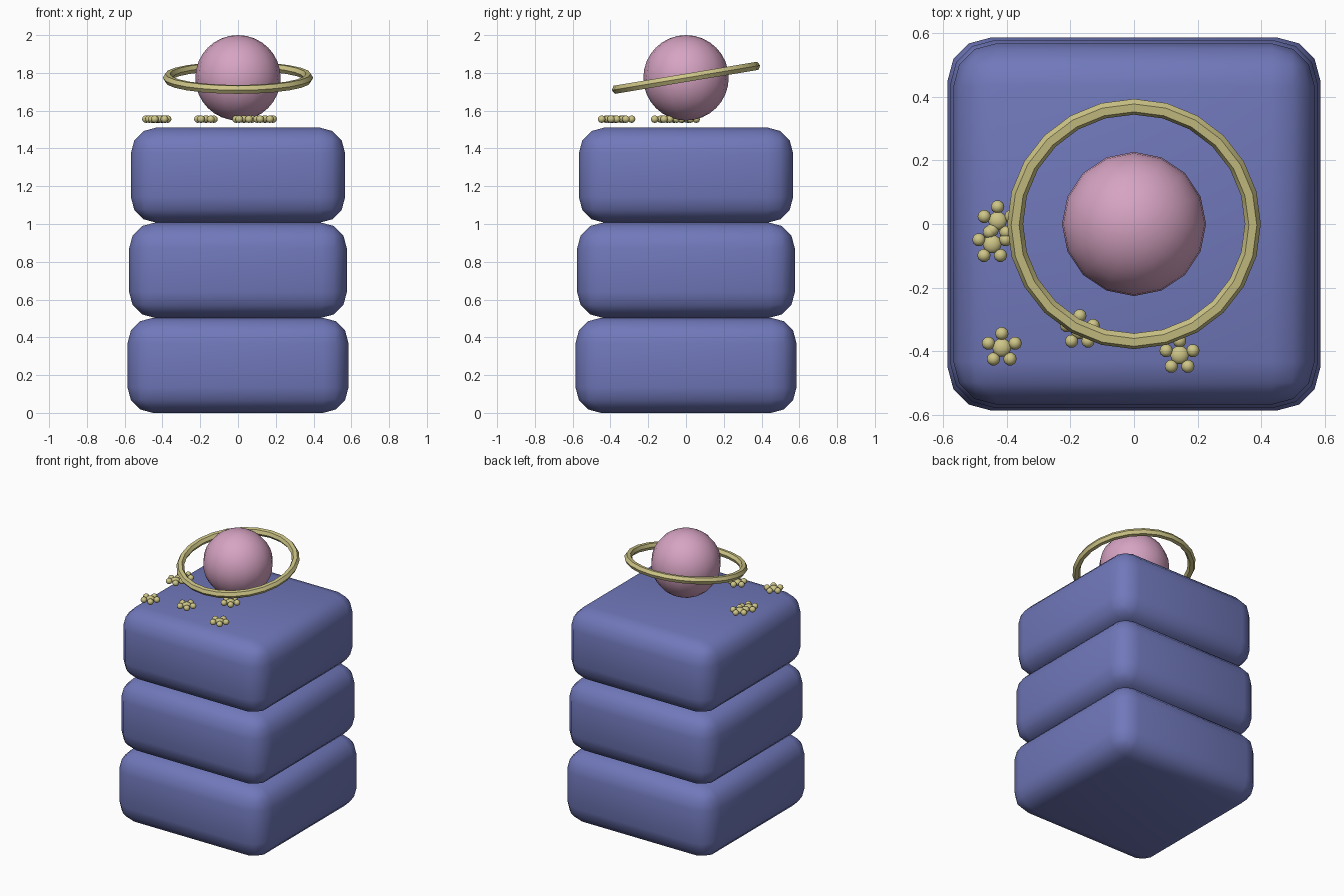
import bpy, math

if "Cube" in bpy.data.objects:
    bpy.data.objects.remove(bpy.data.objects["Cube"])

SMOOTH = math.radians(40)


def material(name, srgb):
    m = bpy.data.materials.new(name)
    lin = [((c / 255 + 0.055) / 1.055) ** 2.4 for c in srgb]
    m.diffuse_color = (*lin, 1)
    m.use_nodes = True
    m.node_tree.nodes["Principled BSDF"].inputs["Base Color"].default_value = m.diffuse_color
    return m


BLUE = material("periwinkle blue", (112, 120, 186))
PINK = material("soft pink", (214, 163, 194))
GOLD = material("pale gold", (206, 197, 135))


def finish(name, mat, angle=SMOOTH):
    ob = bpy.context.object
    ob.name = name
    ob.data.materials.append(mat)
    bpy.ops.object.shade_smooth_by_angle(angle=angle)
    return ob


# Three stacked rounded tiers, each slightly narrower than the one below
TIER_H = 0.5035
for i, half in enumerate((0.585, 0.576, 0.567)):
    bpy.ops.mesh.primitive_cube_add(size=1, location=(0, 0, TIER_H * (i + 0.5)))
    tier = bpy.context.object
    tier.scale = (2 * half, 2 * half, TIER_H)
    bpy.ops.object.transform_apply(location=False, rotation=False, scale=True)
    bevel = tier.modifiers.new("rounded edges", 'BEVEL')
    bevel.width = 0.135
    bevel.segments = 3
    bpy.ops.object.modifier_apply(modifier=bevel.name)
    finish(f"tier_{i + 1}", BLUE)

# Planet ball on top
bpy.ops.mesh.primitive_uv_sphere_add(segments=16, ring_count=16, radius=0.226,
                                     location=(0, 0, 1.774))
finish("planet", PINK)

# Tilted ring around the planet
bpy.ops.mesh.primitive_torus_add(major_segments=24, minor_segments=6,
                                 major_radius=0.373, minor_radius=0.025,
                                 location=(0, 0, 1.774),
                                 rotation=(math.radians(9.5), 0, 0))
finish("planet_ring", GOLD)


# Small flowers: a flattened centre with five round petals
def flower(index, x, y, z=1.555):
    def ball(name, px, py, r):
        bpy.ops.mesh.primitive_uv_sphere_add(segments=10, ring_count=6, radius=1,
                                             location=(px, py, z),
                                             rotation=(0, 0, math.pi / 2))
        bpy.context.object.scale = (r, r, 0.02)
        finish(name, GOLD)

    ball(f"flower_{index}_centre", x, y, 0.03)
    for k in range(5):
        a = math.pi / 2 + k * math.tau / 5
        ball(f"flower_{index}_petal_{k + 1}", x + 0.044 * math.cos(a),
             y + 0.044 * math.sin(a), 0.021)


spots = [(-0.428, 0.01), (-0.445, -0.063), (-0.415, -0.388),
         (-0.17, -0.332), (0.143, -0.411), (0.032, -0.13)]
for n, (x, y) in enumerate(spots):
    flower(n + 1, x, y)
